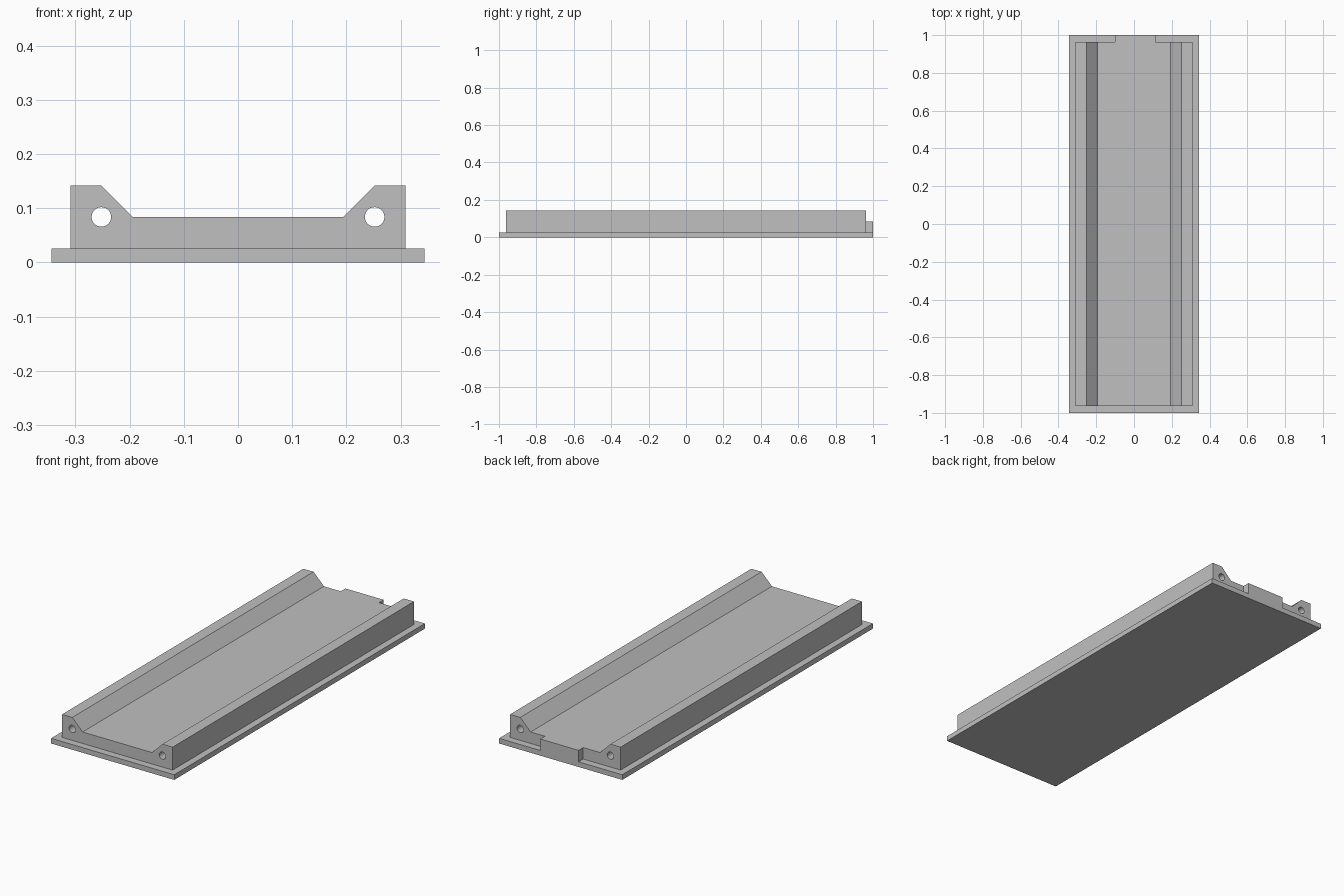
import bpy
import math

cube = bpy.data.objects.get("Cube")
if cube:
    bpy.data.objects.remove(cube, do_unlink=True)

# Main dimensions
PLATE_W, PLATE_H = 0.344, 0.026
HALF_LEN, BODY_Y = 1.0, 0.963
BODY_W, FLOOR_Z, RAIL_Z = 0.309, 0.084, 0.142
RAIL_X, FLOOR_X = 0.252, 0.194
HOLE_R, HOLE_SIDES = 0.018, 40

grey = bpy.data.materials.new("plain grey")
grey.use_nodes = True
colour = (0.53, 0.53, 0.53, 1)
grey.diffuse_color = colour
grey.node_tree.nodes["Principled BSDF"].inputs["Base Color"].default_value = colour


def box(name, low, high):
    """Box spanning two opposite corners."""
    bpy.ops.mesh.primitive_cube_add(size=1)
    ob = bpy.context.object
    ob.name = name
    ob.location = [(a + b) / 2 for a, b in zip(low, high)]
    ob.scale = [b - a for a, b in zip(low, high)]
    bpy.ops.object.transform_apply(location=True, rotation=False, scale=True)
    ob.data.materials.append(grey)
    return ob


def add_loop(curve, points):
    spline = curve.splines.new("POLY")
    spline.points.add(len(points) - 1)
    for p, (x, z) in zip(spline.points, points):
        p.co = (x, z, 0, 1)
    spline.use_cyclic_u = True


# Base plate
box("base_plate", (-PLATE_W, -HALF_LEN, 0), (PLATE_W, HALF_LEN, PLATE_H))

# Channel body: mirrored cross-section with a bore through each rail
right_half = [(BODY_W, PLATE_H), (BODY_W, RAIL_Z), (RAIL_X, RAIL_Z), (FLOOR_X, FLOOR_Z)]
outline = right_half + [(-x, z) for x, z in reversed(right_half)]
section = bpy.data.curves.new("channel_section", "CURVE")
section.dimensions = "2D"
section.fill_mode = "BOTH"
section.extrude = BODY_Y
add_loop(section, outline)
for side in (-1, 1):
    add_loop(section, [(side * RAIL_X + HOLE_R * math.cos(a), FLOOR_Z + HOLE_R * math.sin(a))
                       for a in (math.tau * i / HOLE_SIDES for i in range(HOLE_SIDES))])

body = bpy.data.objects.new("channel_body", section)
bpy.context.collection.objects.link(body)
body.rotation_euler.x = math.pi / 2
bpy.ops.object.select_all(action="DESELECT")
body.select_set(True)
bpy.context.view_layer.objects.active = body
bpy.ops.object.convert(target="MESH")
body = bpy.context.object
bpy.ops.object.transform_apply(location=False, rotation=True, scale=False)

# Weld the caps to the walls and smooth only the bores
bpy.ops.object.mode_set(mode="EDIT")
bpy.ops.mesh.select_all(action="SELECT")
bpy.ops.mesh.remove_doubles(threshold=0.0001)
bpy.ops.mesh.normals_make_consistent(inside=False)
bpy.ops.mesh.dissolve_limited(angle_limit=math.radians(1))
bpy.ops.object.mode_set(mode="OBJECT")
body.data.materials.clear()
body.data.materials.append(grey)
bpy.ops.object.shade_smooth_by_angle(angle=math.radians(30))

# Tongue on the back end, level with the channel floor and slightly off centre
box("back_tongue", (-0.10, BODY_Y, PLATE_H), (0.114, HALF_LEN, FLOOR_Z))
